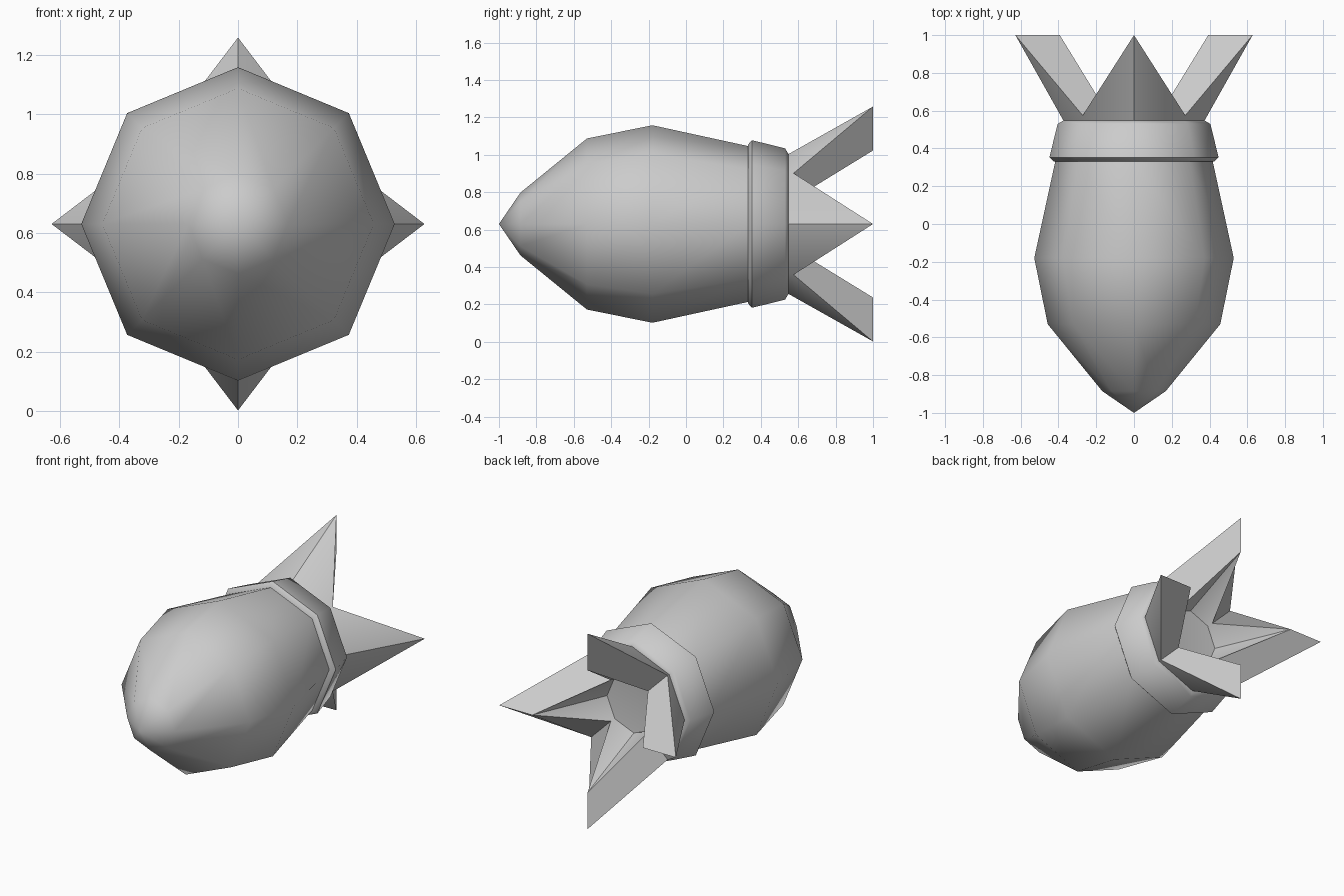
import bpy, bmesh, math

if "Cube" in bpy.data.objects:
    bpy.data.objects.remove(bpy.data.objects["Cube"])

CZ = 0.63   # height of the long axis
N = 8       # sides all round


def ring_solid(name, rings, angle):
    """Skin octagonal rings along y. A ring is (y, r) or
    ((y, r) on the axes, (y, r) on the diagonals); r = 0 makes a tip."""
    bm = bmesh.new()
    loops = []
    for a, b in rings:
        even, odd = (a, b) if isinstance(a, tuple) else ((a, b), (a, b))
        if even[1] == 0:
            loops.append([bm.verts.new((0, even[0], CZ))] * N)
            continue
        loop = []
        for i in range(N):
            y, r = odd if i % 2 else even
            t = math.tau * i / N
            loop.append(bm.verts.new((r * math.cos(t), y, CZ + r * math.sin(t))))
        loops.append(loop)
    for p, q in zip(loops, loops[1:]):
        for i in range(N):
            j = (i + 1) % N
            bm.faces.new(list(dict.fromkeys((p[i], p[j], q[j], q[i]))))
    bmesh.ops.recalc_face_normals(bm, faces=bm.faces)
    mesh = bpy.data.meshes.new(name)
    bm.to_mesh(mesh)
    bm.free()
    obj = bpy.data.objects.new(name, mesh)
    bpy.context.collection.objects.link(obj)
    bpy.ops.object.select_all(action='DESELECT')
    obj.select_set(True)
    bpy.context.view_layer.objects.active = obj
    bpy.ops.object.shade_smooth_by_angle(angle=math.radians(angle))
    return obj


# Pointed, bulging shell
ring_solid("shell", [(-1, 0), (-0.885, 0.168), (-0.53, 0.457), (-0.18, 0.528),
                     (0.335, 0.416), (0.36, 0)], 50)

# Raised collar at the tail
ring_solid("collar", [(0.33, 0), (0.332, 0.425), (0.353, 0.448),
                      (0.53, 0.404), (0.55, 0.37), (0.53, 0.19), (0.53, 0)], 46)

# Hollow crown of four flared fins, on the axes, with valleys on the diagonals
ring_solid("tail_fins", [(0.53, 0.19), (0.545, 0.372),
                         ((1.0, 0.628), (0.575, 0.384)),
                         ((1.0, 0.393), (0.575, 0.187)),
                         (0.53, 0.19)], 40)
